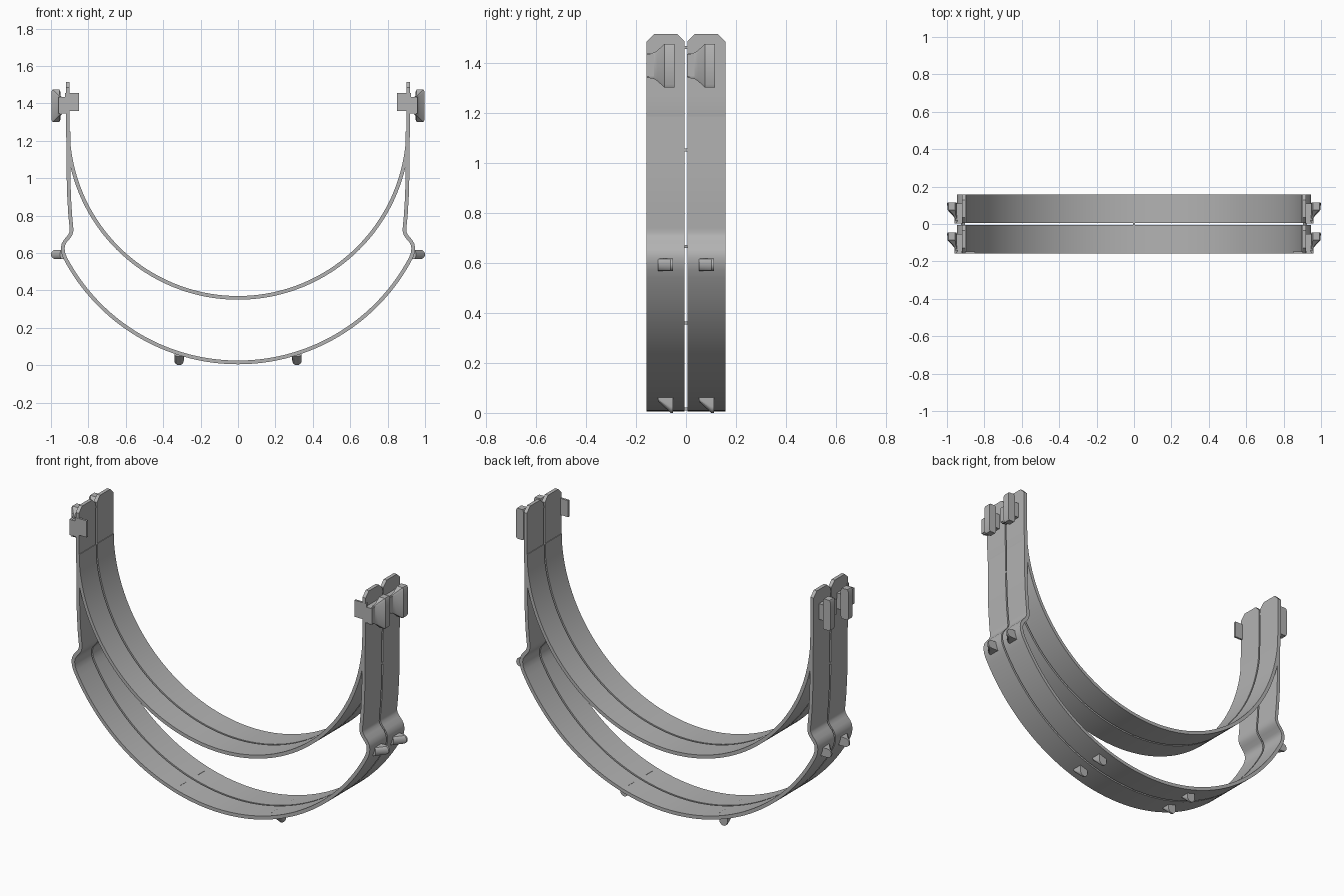
import bpy, bmesh, math
from mathutils import Vector

if "Cube" in bpy.data.objects:
    bpy.data.objects.remove(bpy.data.objects["Cube"], do_unlink=True)

grey = bpy.data.materials.new("neutral_grey")
grey.use_nodes = True
COLOUR = (0.45, 0.45, 0.45, 1)
grey.diffuse_color = COLOUR
grey.node_tree.nodes["Principled BSDF"].inputs["Base Color"].default_value = COLOUR

THICK = 0.02
HALF_W = 0.076


def finish(name, bm):
    bmesh.ops.recalc_face_normals(bm, faces=bm.faces)
    mesh = bpy.data.meshes.new(name)
    bm.to_mesh(mesh)
    bm.free()
    mesh.materials.append(grey)
    obj = bpy.data.objects.new(name, mesh)
    bpy.context.collection.objects.link(obj)
    bpy.ops.object.select_all(action="DESELECT")
    obj.select_set(True)
    bpy.context.view_layer.objects.active = obj
    bpy.ops.object.shade_smooth_by_angle(angle=math.radians(30))
    return obj


def arc(cz, r, half_angle, n):
    angles = [half_angle * (1 - 2 * i / n) for i in range(n + 1)]
    return [(r * math.sin(a), cz - r * math.cos(a)) for a in angles]


def ribbon(name, path, y, widths=None):
    """Sweep a flat rectangular section along a path in the XZ plane."""
    bm = bmesh.new()
    rings = []
    for i, p in enumerate(path):
        a, b = Vector(path[max(i - 1, 0)]), Vector(path[min(i + 1, len(path) - 1)])
        t = (b - a).normalized()
        n = Vector((-t.y, t.x)) * THICK / 2
        w = widths[i] if widths else HALF_W
        rings.append([bm.verts.new((p[0] + s * n.x, y + d * w, p[1] + s * n.y))
                      for s, d in ((-1, -1), (-1, 1), (1, 1), (1, -1))])
    for r, q in zip(rings, rings[1:]):
        for k in range(4):
            bm.faces.new((r[k], r[k - 1], q[k - 1], q[k]))
    bm.faces.new(rings[0])
    bm.faces.new(rings[-1])
    return finish(name, bm)


def loft(name, sections):
    """Join matching outlines into one closed solid."""
    bm = bmesh.new()
    rings = [[bm.verts.new(v) for v in s] for s in sections]
    n = len(rings[0])
    for r, q in zip(rings, rings[1:]):
        for k in range(n):
            bm.faces.new((r[k], r[k - 1], q[k - 1], q[k]))
    bm.faces.new(rings[0])
    bm.faces.new(rings[-1])
    return finish(name, bm)


def box(name, x, y, z):
    x = sorted(x)
    return loft(name, [[(a, b, c) for a, c in
                        ((x[0], z[0]), (x[1], z[0]), (x[1], z[1]), (x[0], z[1]))] for b in y])


def peg(name, base, direction, length, y):
    """Round-nosed peg, sloping from flush at the front to full length behind."""
    d = Vector(direction).normalized()
    side = Vector((-d.y, d.x))
    r = 0.025
    sections = []
    for dy, reach in ((-0.03, 0.012), (0.02, length), (0.03, length)):
        outline = [(-r, -0.01)]
        for i in range(9):
            a = math.pi * i / 8
            outline.append((-r * math.cos(a), max(reach - r, 0) + min(r, reach) * math.sin(a)))
        outline.append((r, -0.01))
        pts = [Vector(base) + side * u + d * v for u, v in outline]
        sections.append([(p.x, y + dy, p.y) for p in pts])
    return loft(name, sections)


def hook(name, side, y0):
    """Neck standing off the strap, carrying a flared head."""
    box(name + "_neck", (side * 0.905, side * 0.96), (y0, y0 + 0.105), (1.345, 1.435))
    # Stations: y offset, inner x, outer x, low z, high z
    stations = ((0.0, 0.94, 0.952, 1.34, 1.435), (0.03, 0.945, 0.96, 1.335, 1.44),
                (0.045, 0.948, 0.972, 1.325, 1.45), (0.072, 0.95, 0.998, 1.3, 1.475),
                (0.112, 0.95, 0.998, 1.3, 1.475))
    c = 0.012
    sections = []
    for dy, xi, xo, lo, hi in stations:
        k = min(c, (xo - xi) / 2)
        outline = ((xi, lo + k), (xi + k / 2, lo), (xo - k / 2, lo), (xo, lo + k),
                   (xo, hi - k), (xo - k / 2, hi), (xi + k / 2, hi), (xi, hi - k))
        sections.append([(side * x, y0 + dy, z) for x, z in outline])
    loft(name + "_head", sections)


# Strap centrelines
TOP = 1.515
upper = [(0.91, TOP), (0.91, TOP - 0.03), (0.91, 1.4)]
upper_path = upper + arc(1.27, 0.91, math.pi / 2, 72) + [(-x, z) for x, z in reversed(upper)]
upper_widths = [HALF_W] * len(upper_path)
upper_widths[0] = upper_widths[-1] = HALF_W - 0.03

knee = [(0.906, 1.25), (0.906, 1.0), (0.903, 0.9), (0.897, 0.8), (0.891, 0.74), (0.89, 0.718),
        (0.895, 0.7), (0.907, 0.683), (0.924, 0.663), (0.934, 0.645), (0.937, 0.625),
        (0.934, 0.6)]
lower_path = (knee + arc(1.059, 1.044, math.asin(0.925 / 1.044), 64)
              + [(-x, z) for x, z in reversed(knee)])

# Two identical bands side by side
for label, y in (("front", -0.081), ("back", 0.081)):
    ribbon(label + "_upper_strap", upper_path, y, upper_widths)
    ribbon(label + "_lower_strap", lower_path, y)
    for side, end in ((1, "left"), (-1, "right")):
        tag = label + "_" + end
        hook(tag + "_hook", side, y - 0.077)
        peg(tag + "_knee_peg", (side * 0.94, 0.592), (side, 0), 0.06, y)
        peg(tag + "_foot_peg", (side * 0.315, 0.058), (0, -1), 0.058, y)

for side, end in ((1, "left"), (-1, "right")):
    # Thin inward tabs on the front edge
    box(end + "_tab", (side * 0.85, side * 0.925), (-0.158, -0.146), (1.36, 1.455))
    # Small bridges across the gap
    for x, z in ((0.91, 1.46), (0.91, 1.05), (0.92, 0.665)):
        box(end + "_bridge", (side * (x - 0.006), side * (x + 0.006)), (-0.008, 0.008),
            (z - 0.006, z + 0.006))
for z in (0.36, 0.015):
    box("centre_bridge", (-0.006, 0.006), (-0.008, 0.008), (z - 0.006, z + 0.006))
